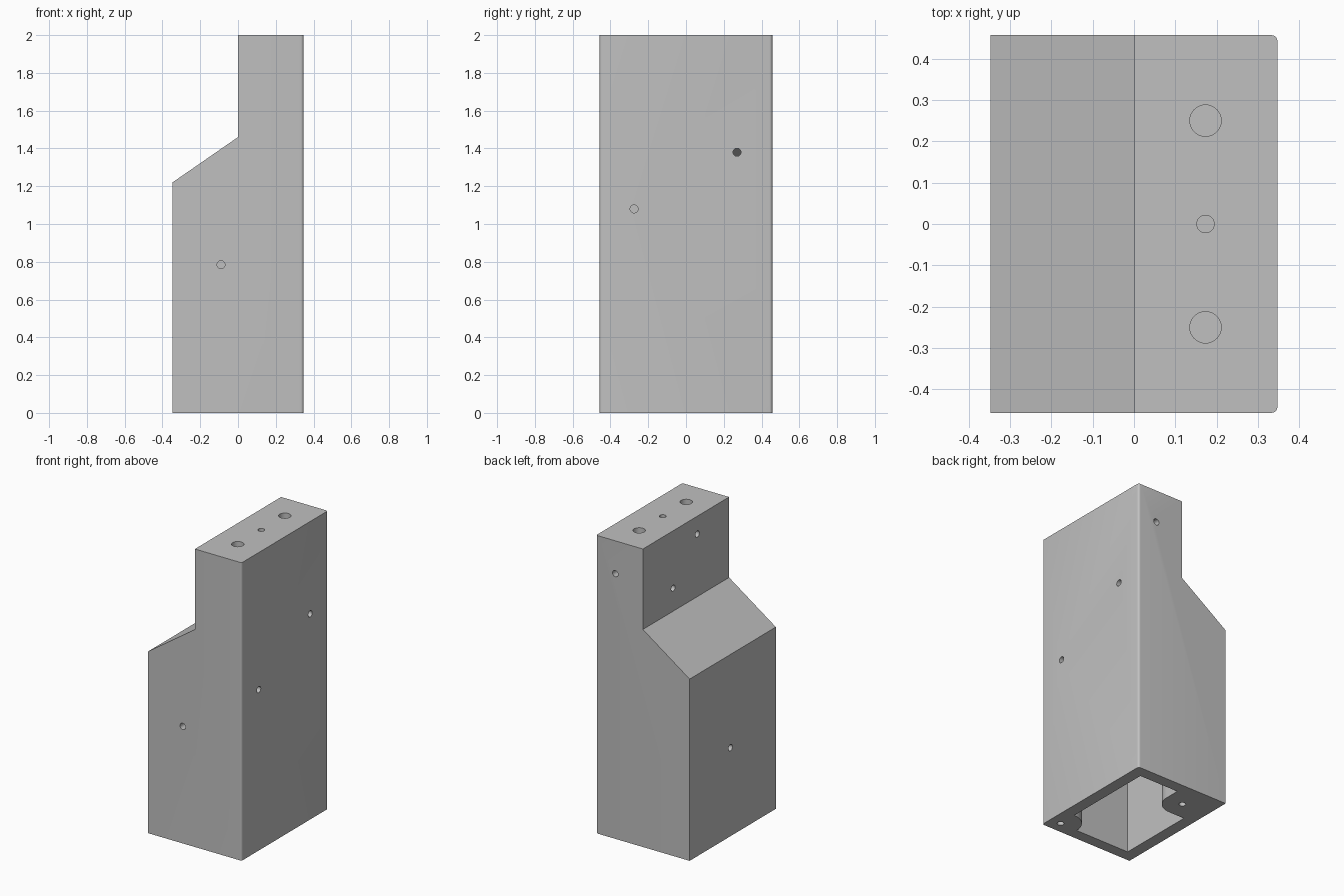
import bpy, bmesh, math
from mathutils import Vector, Matrix

if "Cube" in bpy.data.objects:
    bpy.data.objects.remove(bpy.data.objects["Cube"])

HX, HY, H = 0.347, 0.457, 2.0     # half width, half depth, height
IX, IY = 0.268, 0.38              # half size of the cavity

grey = bpy.data.materials.new("plain grey")
grey.use_nodes = True
colour = (0.53, 0.53, 0.53, 1)
grey.diffuse_color = colour
grey.node_tree.nodes["Principled BSDF"].inputs["Base Color"].default_value = colour


def prism(name, points, direction, round_edges=None):
    """Extrude a closed outline along a direction."""
    bm = bmesh.new()
    face = bm.faces.new([bm.verts.new(p) for p in points])
    extruded = bmesh.ops.extrude_face_region(bm, geom=[face])["geom"]
    bmesh.ops.translate(bm, vec=direction,
                        verts=[v for v in extruded if isinstance(v, bmesh.types.BMVert)])
    bmesh.ops.recalc_face_normals(bm, faces=bm.faces)
    if round_edges:
        edges = [e for e in bm.edges if round_edges(e)]
        bmesh.ops.bevel(bm, geom=edges, offset=0.015, segments=5,
                        profile=0.5, affect='EDGES')
    return finish(name, bm)


def finish(name, bm):
    mesh = bpy.data.meshes.new(name)
    bm.to_mesh(mesh)
    bm.free()
    mesh.materials.append(grey)
    obj = bpy.data.objects.new(name, mesh)
    bpy.context.collection.objects.link(obj)
    return obj


def hole(centre, axis, radius, depth):
    """Cylinder cutter reaching depth to both sides of a surface point."""
    bm = bmesh.new()
    turn = Vector(axis).to_track_quat('Z', 'Y').to_matrix().to_4x4()
    bmesh.ops.create_cone(bm, cap_ends=True, segments=32, radius1=radius,
                          radius2=radius, depth=2 * depth,
                          matrix=Matrix.Translation(centre) @ turn)
    return finish("hole_cutter", bm)


def boss(cx, cy, sx, sy, r):
    """Corner post with one rounded corner pointing into the cavity."""
    arc = [(cx + sx * r * math.cos(i * math.pi / 24),
            cy + sy * r * math.sin(i * math.pi / 24)) for i in range(13)]
    ox, oy = -sx * 0.42, -sy * 0.52
    outline = [(ox, oy), (arc[0][0], oy)] + arc + [(ox, arc[-1][1])]
    return prism("boss_cutter", [(x, y, -0.2) for x, y in outline], (0, 0, 0.6))


def cut(target, cutter):
    mod = target.modifiers.new("cut", 'BOOLEAN')
    mod.operation = 'DIFFERENCE'
    mod.solver = 'EXACT'
    mod.object = cutter
    cutter.hide_render = True
    bpy.context.view_layer.objects.active = target
    bpy.ops.object.modifier_apply(modifier=mod.name)
    bpy.data.objects.remove(cutter)


# Outer housing: stepped outline with rounded edges on the flat side
outline = [(-HX, 0), (HX, 0), (HX, H), (0, H), (0, 1.46), (-HX, 1.22)]
housing = prism("housing", [(x, -HY, z) for x, z in outline], (0, 2 * HY, 0),
                lambda e: all(v.co.x > HX - 0.01 for v in e.verts)
                and abs(e.verts[0].co.z - e.verts[1].co.z) > 1)

# Cavity follows the outline and leaves two corner posts at the open base
inner = [(-IX, -0.1), (IX, -0.1), (IX, 1.83), (0.08, 1.83), (0.08, 1.42), (-IX, 1.18)]
cavity = prism("cavity_cutter", [(x, -IY, z) for x, z in inner], (0, 2 * IY, 0))
posts = [(0.268, -0.378, -1, 1, 0.13), (-0.151, 0.279, 1, -1, 0.125)]
for post in posts:
    cut(cavity, boss(*post))
cut(housing, cavity)

# Screw holes in the base posts
for x, y, *_ in posts:
    cut(housing, hole((x, y, 0), (0, 0, 1), 0.021, 0.2))

# Holes in the top
for y, r in ((-0.25, 0.038), (0, 0.021), (0.25, 0.038)):
    cut(housing, hole((0.173, y, H), (0, 0, 1), r, 0.12))

# Side holes through the walls
X, Y = (1, 0, 0), (0, 1, 0)
for centre, axis in [((HX, -0.275, 1.08), X), ((HX, 0.27, 1.38), X),
                     ((0, -0.12, 1.88), X), ((0, 0.136, 1.615), X),
                     ((-HX, 0.024, 0.594), X),
                     ((0.205, HY, 1.78), Y), ((-0.09, -HY, 0.785), Y)]:
    cut(housing, hole(centre, axis, 0.021, 0.12))

bpy.ops.object.select_all(action='DESELECT')
housing.select_set(True)
bpy.context.view_layer.objects.active = housing
bpy.ops.object.shade_smooth_by_angle(angle=math.radians(30))
